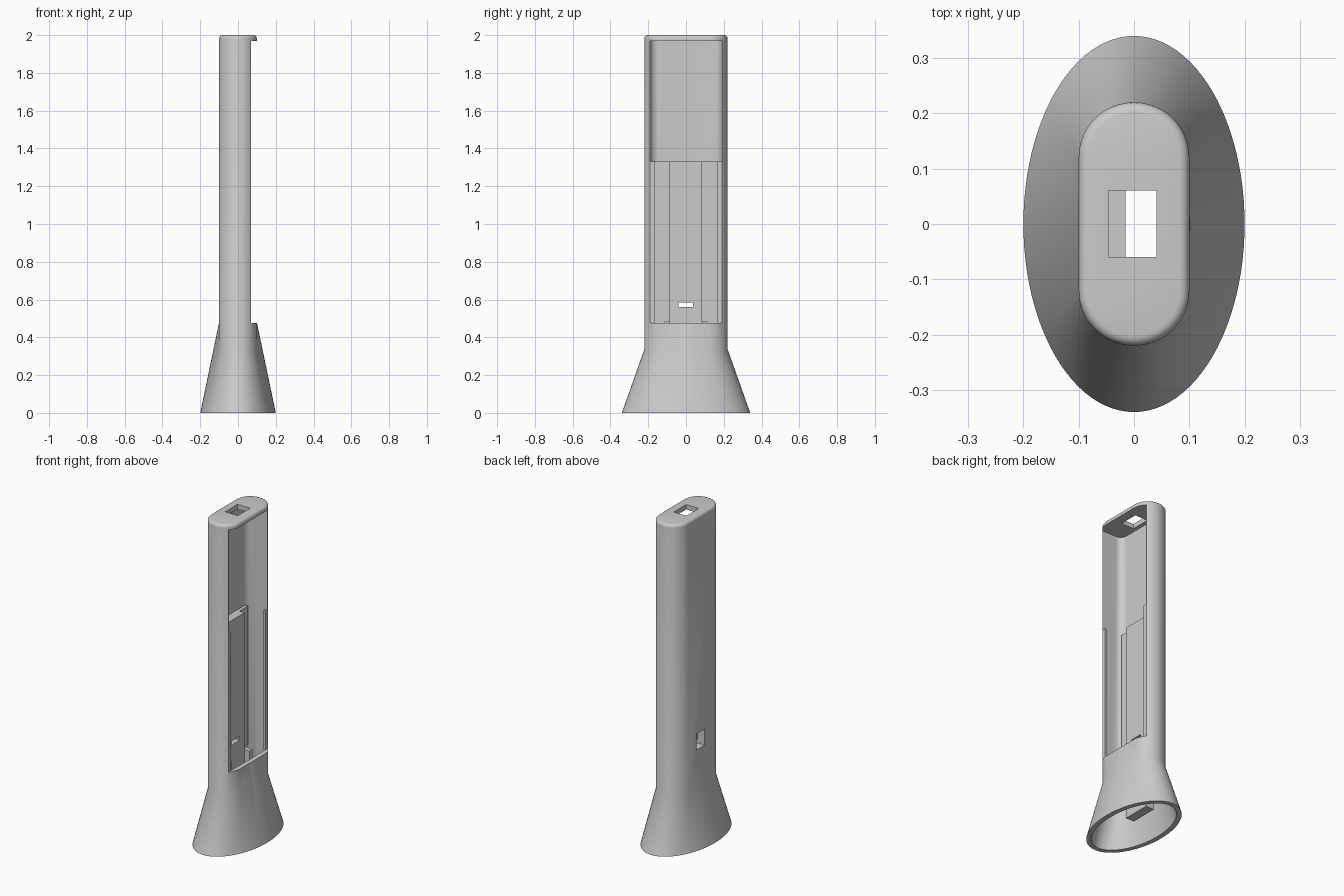
import bpy, bmesh, math
from mathutils import Matrix

cube = bpy.data.objects.get("Cube")
if cube:
    bpy.data.objects.remove(cube, do_unlink=True)

grey = bpy.data.materials.new("plain grey")
grey.use_nodes = True
grey.diffuse_color = (0.6, 0.6, 0.6, 1)
for node in grey.node_tree.nodes:
    if node.type == "BSDF_PRINCIPLED":
        node.inputs["Base Color"].default_value = (0.6, 0.6, 0.6, 1)


def finish(name, bm):
    bmesh.ops.recalc_face_normals(bm, faces=bm.faces)
    mesh = bpy.data.meshes.new(name)
    bm.to_mesh(mesh)
    bm.free()
    mesh.materials.append(grey)
    ob = bpy.data.objects.new(name, mesh)
    bpy.context.collection.objects.link(ob)
    return ob


def box(name, x0, x1, y0, y1, z0, z1):
    bm = bmesh.new()
    bmesh.ops.create_cube(bm, size=1)
    for v in bm.verts:
        v.co.x = x1 if v.co.x > 0 else x0
        v.co.y = y1 if v.co.y > 0 else y0
        v.co.z = z1 if v.co.z > 0 else z0
    return finish(name, bm)


def rounded_prism(name, hx, hy, r, z0, z1, fillet=0):
    """Upright prism with a rounded rectangular section."""
    bm = bmesh.new()
    steps = 16
    verts = []
    for k, (sx, sy) in enumerate([(1, 1), (-1, 1), (-1, -1), (1, -1)]):
        for i in range(steps + 1):
            a = (k + i / steps) * math.pi / 2
            verts.append(bm.verts.new((sx * (hx - r) + r * math.cos(a),
                                       sy * (hy - r) + r * math.sin(a), z0)))
    bmesh.ops.remove_doubles(bm, verts=verts, dist=1e-5)
    bm.verts.ensure_lookup_table()
    face = bm.faces.new(bm.verts[:])
    out = bmesh.ops.extrude_face_region(bm, geom=[face])
    for v in out["geom"]:
        if isinstance(v, bmesh.types.BMVert):
            v.co.z = z1
    if fillet:
        rim = [e for e in bm.edges if all(v.co.z == e.verts[0].co.z for v in e.verts)
               and e.verts[0].co.z > (z0 + z1) / 2]
        bmesh.ops.bevel(bm, geom=rim, offset=fillet, segments=4,
                        profile=0.5, affect="EDGES")
    return finish(name, bm)


def oval_cone(name, rx, ry, apex, z0, z1):
    """Elliptical frustum whose sides aim at the apex height."""
    bm = bmesh.new()
    bmesh.ops.create_cone(bm, cap_ends=True, segments=96,
                          radius1=1 - z0 / apex, radius2=1 - z1 / apex, depth=z1 - z0,
                          matrix=Matrix.Translation((0, 0, (z0 + z1) / 2)))
    for v in bm.verts:
        v.co.x *= rx
        v.co.y *= ry
    return finish(name, bm)


def combine(ob, tool, operation):
    mod = ob.modifiers.new(operation.lower(), "BOOLEAN")
    mod.object = tool
    mod.operation = operation
    mod.solver = "EXACT"
    bpy.context.view_layer.objects.active = ob
    bpy.ops.object.modifier_apply(modifier=mod.name)
    bpy.data.objects.remove(tool, do_unlink=True)


def cut_cable_slot(ob):
    combine(ob, box("slot", -0.2, 0.02, -0.04, 0.038, 0.56, 0.585), "DIFFERENCE")
    combine(ob, box("pocket", -0.2, -0.05, -0.04, 0.038, 0.56, 0.66), "DIFFERENCE")


# Outer shell: rounded column with a flared oval foot
shell = rounded_prism("shell", 0.1, 0.22, 0.0995, 0.1, 2, 0.018)
combine(shell, oval_cone("flare", 0.2, 0.34, 0.96, 0, 0.8), "UNION")

# Hollow foot, hollow column, open side and top port
combine(shell, oval_cone("foot_hollow", 0.17, 0.31, 0.83, -0.05, 0.7), "DIFFERENCE")
combine(shell, rounded_prism("core", 0.07, 0.19, 0.04, 0.05, 1.97), "DIFFERENCE")
combine(shell, box("mouth", 0, 0.0705, -0.19, 0.19, 0.475, 1.97), "DIFFERENCE")
combine(shell, box("side_cut", 0.07, 0.3, -0.3, 0.3, 0.475, 1.97), "DIFFERENCE")
combine(shell, box("port", -0.046, 0.041, -0.06, 0.061, 1.9, 2.1), "DIFFERENCE")
cut_cable_slot(shell)

# Mounting block and the thinner plate behind it
block = box("mounting_block", -0.072, -0.015, -0.088, 0.086, 0.1, 1.33)
cut_cable_slot(block)
plate = box("backing_plate", -0.075, -0.05, -0.17, 0.17, 0.475, 1.33)
cut_cable_slot(plate)

# Retaining lips and small stops on both sides
parts = [shell, block, plate]
for side, s in (("left", 1), ("right", -1)):
    y0, y1 = sorted((s * 0.167, s * 0.191))
    parts.append(box(side + "_lip", 0.057, 0.07, y0, y1, 0.47, 1.33))
    y0, y1 = sorted((s * 0.085, s * 0.115))
    parts.append(box(side + "_stop", -0.03, 0.02, y0, y1, 0.36, 0.485))

bpy.ops.object.select_all(action="DESELECT")
shell.select_set(True)
bpy.context.view_layer.objects.active = shell
bpy.ops.object.shade_smooth_by_angle(angle=math.radians(30))
